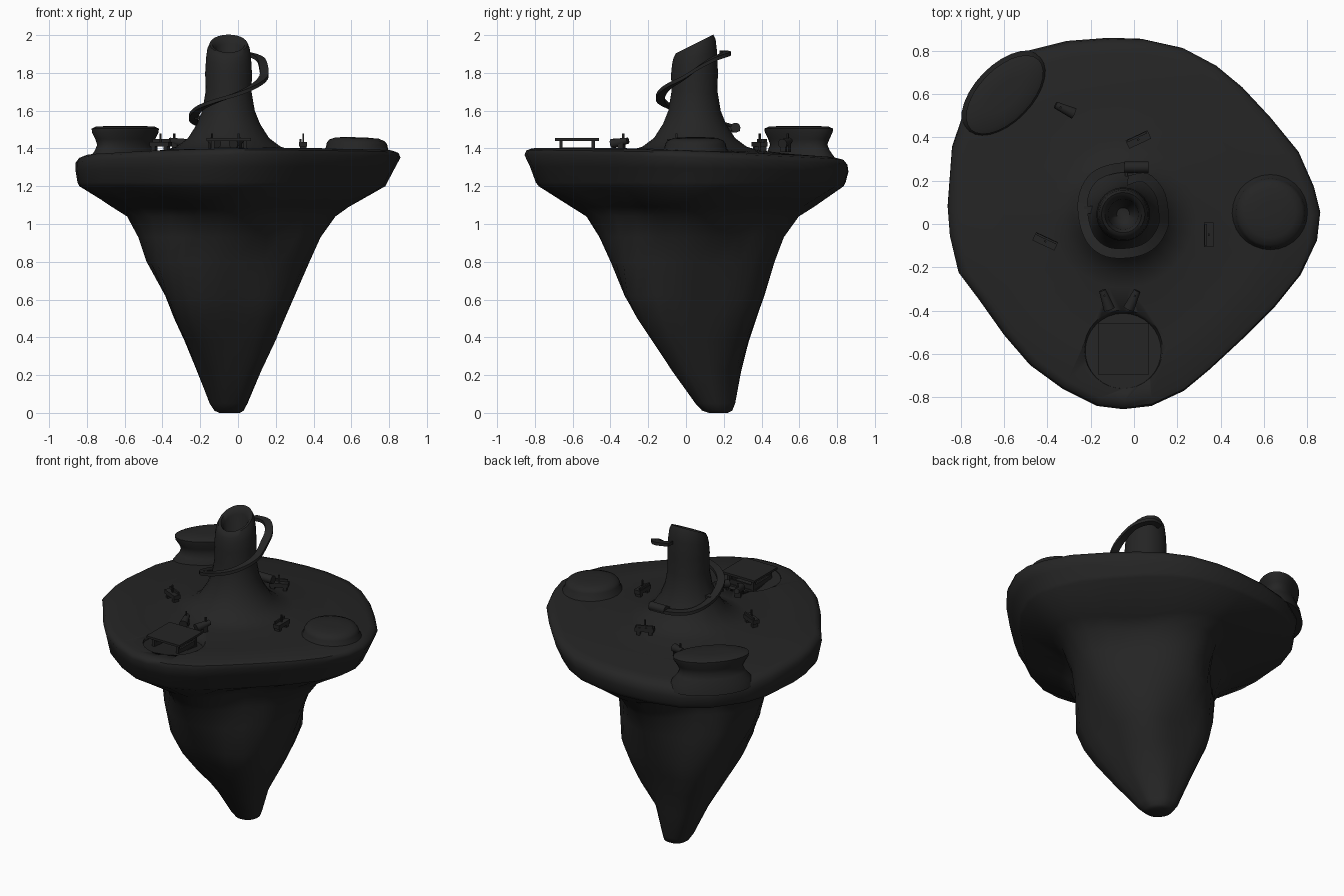
import bpy, bmesh, math
from mathutils import Matrix, Vector

if "Cube" in bpy.data.objects:
    bpy.data.objects.remove(bpy.data.objects["Cube"])

rock = bpy.data.materials.new("charcoal")
rock.diffuse_color = (0.018, 0.018, 0.018, 1)
rock.use_nodes = True
rock.node_tree.nodes["Principled BSDF"].inputs["Base Color"].default_value = rock.diffuse_color


def finish(name, bm, angle=35):
    bmesh.ops.recalc_face_normals(bm, faces=bm.faces[:])
    me = bpy.data.meshes.new(name)
    bm.to_mesh(me)
    bm.free()
    ob = bpy.data.objects.new(name, me)
    bpy.context.collection.objects.link(ob)
    me.materials.append(rock)
    bpy.ops.object.select_all(action='DESELECT')
    ob.select_set(True)
    bpy.context.view_layer.objects.active = ob
    bpy.ops.object.shade_smooth_by_angle(angle=math.radians(angle))
    return ob


def loft(name, rings, angle=35):
    bm = bmesh.new()
    rows = [[bm.verts.new(p) for p in r] for r in rings]
    n = len(rows[0])
    for a, b in zip(rows, rows[1:]):
        for i in range(n):
            bm.faces.new((a[i], a[(i + 1) % n], b[(i + 1) % n], b[i]))
    bm.faces.new(rows[0][::-1])
    bm.faces.new(rows[-1])
    return finish(name, bm, angle)


def box(bm, c, s, m=Matrix()):
    bmesh.ops.create_cube(bm, size=1, matrix=m @ Matrix.Translation(c) @ Matrix.Diagonal((*s, 1)))


# Rim outline of the floating island
outline = [(.86, .06), (.83, .18), (.76, .34), (.63, .5), (.5, .64), (.38, .74), (.23, .82), (.05, .86),
           (-.1, .865), (-.3, .85), (-.5, .80), (-.65, .7), (-.79, .5), (-.84, .35), (-.86, .08), (-.85, -.05),
           (-.81, -.22), (-.72, -.34), (-.6, -.51), (-.48, -.65), (-.33, -.76), (-.17, -.84), (-.05, -.855),
           (.08, -.84), (.23, -.77), (.35, -.67), (.5, -.53), (.65, -.38), (.77, -.23), (.845, -.07)]


def section(z, x0, x1, y0, y1, blend, tilt=0, k1=0, k2=0):
    """Rim outline blended to an oval; k1 and k2 swell or pinch the two diagonals."""
    pts = []
    for px, py in outline:
        u, v = Vector((px, py)) / .86
        d = math.hypot(u, v)
        s = 2 * u * v / (d * d)
        f = 1 + (k1 if s > 0 else k2) * s * s
        u, v = [max(-1.01, min(1.01, (c + (c / d - c) * blend) * f)) for c in (u, v)]
        x = (x0 + x1) / 2 + (x1 - x0) / 2 * u
        y = (y0 + y1) / 2 + (y1 - y0) / 2 * v
        pts.append((x, y, z + tilt * (.015 * x - .03 * y)))
    return pts


# Root below: height, x range, y range, roundness, tilt, diagonal swell
root = [(0, -.1, .01, .12, .22, 1), (.012, -.125, .03, .085, .245, 1, 0, -.05, .08),
        (.05, -.15, .05, .05, .26, 1, 0, -.1, .15), (.22, -.215, .12, -.07, .29, 1, 0, -.1, .25),
        (.38, -.28, .195, -.175, .33, 1, 0, .1, .26), (.5, -.335, .245, -.255, .37, 1, 0, .13, .22),
        (.62, -.385, .3, -.325, .415, 1, 0, .1, .13), (.8, -.485, .38, -.40, .47, 1, 0, -.06, -.07),
        (.93, -.53, .44, -.46, .52, 1, 0, -.18, -.2), (1.04, -.59, .52, -.53, .60, 1, 0, -.25, -.28),
        (1.09, -.67, .59, -.61, .68, 1, 0, -.25, -.28)]
# Overhanging rim and plateau
rim = [(1.2, -.84, .78, -.785, .83, 0), (1.22, -.85, .79, -.8, .84, 0), (1.29, -.86, .83, -.83, .855, 0, .5),
       (1.34, -.86, .86, -.86, .85, 0, 1), (1.365, -.84, .85, -.85, .83, 0, 1),
       (1.376, -.81, .82, -.82, .78, 0, 1), (1.385, -.6, .6, -.6, .58, .3, 1)]
rings = [section(*s) for s in root + rim]

# Chimney tower with slanted hollow mouth: height, radius, slope
tower = [(1.39, .34, 0), (1.41, .275, 0), (1.455, .215, 0), (1.53, .167, 0), (1.6, .139, 0), (1.7, .122, 0),
         (1.8, .124, .05), (1.88, .119, .3), (1.925, .112, .45), (1.95, .1, .5), (1.948, .085, .5),
         (1.92, .07, .5), (1.84, .06, .3), (1.8, .03, 0)]
for z, r, slope in tower:
    rings.append([(x, y, z + slope * (y - .04)) for x, y, _ in
                  section(z, -.05 - r, -.05 + r, .045 - r, .045 + r, 1)])
land = loft("island_with_tower", rings, 50)

# Shallow pit around the pavilion, floor sloping up to meet the front
bm = bmesh.new()
bmesh.ops.create_cone(bm, cap_ends=True, segments=32, radius1=.175, radius2=.2, depth=.1,
                      matrix=Matrix.Translation((-.05, -.58, 1.425)) @ Matrix.Rotation(math.radians(-7), 4, 'X'))
cutter = finish("pit_cutter", bm)
cutter.hide_render = True
mod = land.modifiers.new("pit", 'BOOLEAN')
mod.object, mod.operation, mod.solver = cutter, 'DIFFERENCE', 'EXACT'
bpy.context.view_layer.objects.active = land
bpy.ops.object.modifier_apply(modifier="pit")
bpy.data.objects.remove(cutter)


def oval(cx, cy, a, b, rot, z, tilt=0):
    out = []
    for i in range(28):
        t = math.tau * i / 28
        u, v = a * math.cos(t), b * math.sin(t)
        out.append((cx + u * math.cos(rot) - v * math.sin(rot),
                    cy + u * math.sin(rot) + v * math.cos(rot), z + tilt * u))
    return out


# Waisted oval stump at back left
loft("oval_stump", [oval(-.597, .597, a, b, math.radians(46), z) for a, b, z in
     [(.25, .14, 1.3), (.235, .13, 1.35), (.2, .112, 1.39), (.187, .1, 1.42), (.2, .108, 1.45),
      (.222, .118, 1.485), (.225, .12, 1.505), (.2, .1, 1.515), (.1, .05, 1.52)]], 50)
# Low round mound on the right
loft("round_mound", [oval(.63, .05, r, r, 0, z, -.03) for r, z in
     [(.19, 1.35), (.178, 1.385), (.165, 1.4), (.16, 1.425), (.148, 1.442), (.115, 1.455), (.05, 1.459)]], 50)

# Pavilion
bm = bmesh.new()
box(bm, (-.048, -.577, 1.447), (.235, .235, .014))
for sx in (-1, 1):
    for sy in (-1, 1):
        box(bm, (-.048 + sx * .085, -.577 + sy * .085, 1.402), (.018, .018, .08))
    box(bm, (-.048 + sx * .085, -.577, 1.385), (.012, .17, .04))
box(bm, (-.048, -.577, 1.37), (.19, .19, .012))
box(bm, (-.048, -.492, 1.385), (.17, .012, .04))
finish("pavilion", bm)

# Spiral ramp: flat ribbon winding down around the tower
path = [Vector(p) for p in
        [(-.03, .2, 1.908), (.05, .215, 1.9), (.115, .15, 1.875), (.135, .07, 1.83), (.135, -.01, 1.775),
         (.085, -.09, 1.73), (0, -.13, 1.69), (-.12, -.13, 1.65), (-.2, -.07, 1.615), (-.235, .04, 1.575),
         (-.23, .14, 1.545), (-.18, .22, 1.52), (-.08, .258, 1.505), (.05, .262, 1.5)]]
fine = []
for i in range(len(path) - 1):
    p0, p1, p2, p3 = (path[max(0, min(len(path) - 1, i + j))] for j in (-1, 0, 1, 2))
    for t in (0, .25, .5, .75):
        fine.append(.5 * (2 * p1 + (p2 - p0) * t + (2 * p0 - 5 * p1 + 4 * p2 - p3) * t * t
                          + (3 * p1 - p0 - 3 * p2 + p3) * t ** 3))
fine.append(path[-1])
ribbon = []
for p in fine:
    out = Vector((p.x + .05, p.y - .045, 0)).normalized()
    ribbon.append([p + out * (.023 * a) + Vector((0, 0, .01 * b))
                   for a, b in ((-1, -1), (1, -1), (1, 1), (-1, 1))])
loft("spiral_ramp", ribbon)

# Ramp supports and entrance pipe
bm = bmesh.new()
box(bm, (-.205, .065, 1.565), (.05, .035, .02))
box(bm, (-.035, .2, 1.5), (.012, .12, .03))
bmesh.ops.create_cone(bm, cap_ends=True, segments=16, radius1=.026, radius2=.026, depth=.11,
                      matrix=Matrix.Translation((.012, .262, 1.51)) @ Matrix.Rotation(math.pi / 2, 4, 'Y'))
finish("ramp_supports", bm)

# Small benches scattered on the plateau
for i, (x, y, deg) in enumerate([(.02, .39, 25), (.345, -.05, 90), (-.41, -.08, -25)]):
    m = Matrix.Translation((x, y, 1.38)) @ Matrix.Rotation(math.radians(deg), 4, 'Z')
    bm = bmesh.new()
    box(bm, (0, 0, .042), (.112, .042, .026), m)
    box(bm, (0, .014, .06), (.1, .01, .02), m)
    for s in (-1, 1):
        box(bm, (s * .036, 0, .016), (.022, .036, .036), m)
    box(bm, (0, 0, .075), (.01, .008, .05), m)
    finish(f"bench_{i + 1}", bm)

# Tilted tapered barrels on stands
for i, (x, y, deg) in enumerate([(-.32, .53, 155), (-.13, -.35, 110), (-.005, -.35, 65)]):
    m = Matrix.Translation((x, y, 1.385)) @ Matrix.Rotation(math.radians(deg), 4, 'Z')
    bm = bmesh.new()
    bmesh.ops.create_cone(bm, cap_ends=True, segments=12, radius1=.026, radius2=.016, depth=.095,
                          matrix=m @ Matrix.Translation((0, 0, .048)) @ Matrix.Rotation(math.radians(80), 4, 'Y'))
    box(bm, (.01, 0, .02), (.03, .035, .05), m)
    box(bm, (.02, 0, .075), (.01, .008, .04), m)
    box(bm, (-.035, 0, .025), (.012, .03, .06), m)
    finish(f"barrel_{i + 1}", bm)
